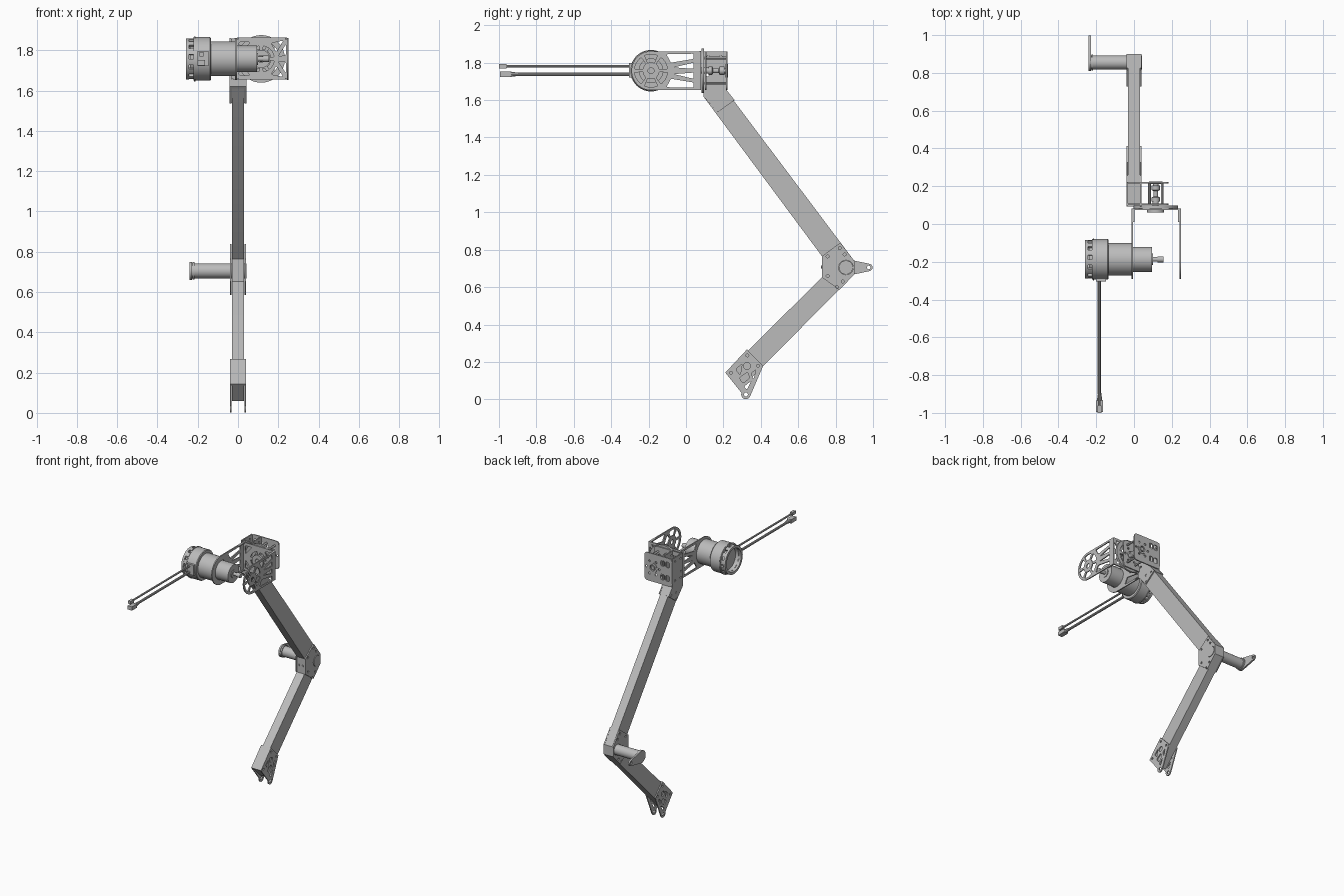
import bpy, bmesh, math
from mathutils import Matrix, Vector

cube = bpy.data.objects.get("Cube")
if cube:
    bpy.data.objects.remove(cube, do_unlink=True)

GREY = (0.5, 0.5, 0.5, 1)
metal = bpy.data.materials.new("light_grey_metal")
metal.use_nodes = True
metal.diffuse_color = GREY
metal.node_tree.nodes["Principled BSDF"].inputs["Base Color"].default_value = GREY


def add_mesh(name, mesh):
    mesh.materials.clear()
    mesh.materials.append(metal)
    mesh.shade_smooth()
    mesh.set_sharp_from_angle(angle=math.radians(30))
    obj = bpy.data.objects.new(name, mesh)
    bpy.context.collection.objects.link(obj)
    return obj


# 2D outline helpers
def arc(c, r, a0, a1, n=16):
    return [(c[0] + r * math.cos(math.radians(a0 + (a1 - a0) * i / n)),
             c[1] + r * math.sin(math.radians(a0 + (a1 - a0) * i / n))) for i in range(n + 1)]


def circle(c, r, n=20):
    return arc(c, r, 0, 360, n)[:-1]


def sector(c, r0, r1, a0, a1):
    return arc(c, r0, a0, a1, 8) + arc(c, r1, a1, a0, 8)


def rect(u0, v0, u1, v1):
    return [(u0, v0), (u1, v0), (u1, v1), (u0, v1)]


def hull(c1, r1, c2, r2):
    d = Vector(c2) - Vector(c1)
    t = math.degrees(math.atan2(d.y, d.x))
    a = math.degrees(math.acos((r1 - r2) / d.length))
    return arc(c1, r1, t + a, t + 360 - a) + arc(c2, r2, t - a, t + a)


def rounded(pts, r):
    out = []
    for i, p in enumerate(pts):
        p, q, s = Vector(p), Vector(pts[i - 1]), Vector(pts[(i + 1) % len(pts)])
        a, b = p + (q - p).normalized() * r, p + (s - p).normalized() * r
        for k in range(5):
            t = k / 4
            out.append(tuple(a * (1 - t) ** 2 + p * 2 * t * (1 - t) + b * t * t))
    return out


# Flat part with holes, facing along x (outline in y, z) or y (outline in x, z)
def plate(name, axis, pos, thick, outline, holes=()):
    cu = bpy.data.curves.new(name, 'CURVE')
    cu.dimensions, cu.fill_mode, cu.extrude = '2D', 'BOTH', thick / 2
    for pts in [outline, *holes]:
        sp = cu.splines.new('POLY')
        sp.points.add(len(pts) - 1)
        for p, co in zip(sp.points, pts):
            p.co = (co[0], co[1], 0, 1)
        sp.use_cyclic_u = True
    tmp = bpy.data.objects.new(name + "_outline", cu)
    bpy.context.collection.objects.link(tmp)
    bpy.context.view_layer.update()
    deps = bpy.context.evaluated_depsgraph_get()
    mesh = bpy.data.meshes.new_from_object(tmp.evaluated_get(deps))
    bpy.data.objects.remove(tmp, do_unlink=True)
    if axis == 'x':
        m = Matrix(((0, 0, 1, pos), (1, 0, 0, 0), (0, 1, 0, 0), (0, 0, 0, 1)))
    else:
        m = Matrix(((1, 0, 0, 0), (0, 0, -1, pos), (0, 1, 0, 0), (0, 0, 0, 1)))
    mesh.transform(m)
    bm = bmesh.new()
    bm.from_mesh(mesh)
    bmesh.ops.remove_doubles(bm, verts=bm.verts, dist=1e-5)
    bmesh.ops.recalc_face_normals(bm, faces=bm.faces)
    bm.to_mesh(mesh)
    bm.free()
    return add_mesh(name, mesh)


# Turned part: profile of (position, radius) about an x or y axis
def lathe(name, axis, c, profile, n=32):
    bm = bmesh.new()
    rings = []
    for a, r in profile:
        ring = circle(c, r, n)
        rings.append([bm.verts.new((a, u, v) if axis == 'x' else (u, a, v)) for u, v in ring])
    for r0, r1 in zip(rings, rings[1:]):
        for i in range(n):
            bm.faces.new((r0[i], r0[(i + 1) % n], r1[(i + 1) % n], r1[i]))
    bm.faces.new(rings[0])
    bm.faces.new(rings[-1])
    bmesh.ops.recalc_face_normals(bm, faces=bm.faces)
    mesh = bpy.data.meshes.new(name)
    bm.to_mesh(mesh)
    bm.free()
    return add_mesh(name, mesh)


def box(name, x0, x1, y0, y1, z0, z1):
    return plate(name, 'x', (x0 + x1) / 2, x1 - x0, rect(y0, z0, y1, z1))


SIDES = (("right", -1), ("left", 1))

# Leg tubes and knee core
plate("upper_tube", 'x', 0, 0.062, [(.10, 1.61), (.215, 1.65), (.90, .74), (.80, .70), (.727, .765)])
plate("lower_tube", 'x', 0, 0.062, [(.727, .652), (.80, .70), (.90, .668), (.295, .06), (.212, .143)])
plate("knee_core", 'x', 0, 0.062, [(.727, .652), (.727, .765), (.80, .72), (.90, .74), (.90, .668), (.80, .68)])
for x in (-.015, .015):
    lathe("knee_bolt", 'y', (x, .708), [(.721, .008), (.73, .008)], 10)

# Knee side plates
knee = [(.727, .652), (.727, .765), (.825, .838), (.90, .74), (.90, .668), (.82, .585)]
knee_bolts = [(.757, .764), (.822, .808), (.848, .775), (.757, .66), (.838, .63), (.806, .60)]
for side, s in SIDES:
    plate(side + "_knee_plate", 'x', s * .036, .008, knee,
          [circle(p, .008, 10) for p in knee_bolts] + [circle((.855, .705), .039)])

# Crank peg and crank arm
hub = (.855, .705)
lathe("crank_peg", 'x', hub, [(-.23, .037), (.043, .037)])
lathe("crank_collar", 'x', hub, [(-.226, .043), (-.216, .043)])
plate("crank_arm", 'x', -.234, .012, hull(hub, .045, (.977, .705), .02), [circle((.977, .705), .01, 12)])

# Foot bracket: two pierced cheeks and a top cover
foot = [(.21, .143), (.326, .267), (.412, .178)] + arc((.32, .026), .025, -20, -200, 10)
foot_holes = [circle((.326, .178), .018), circle((.32, .026), .011, 12)]
foot_holes += [circle(p, .008, 10) for p in ((.24, .142), (.328, .235), (.385, .18))]
foot_holes += [rounded(t, .01) for t in (
    [(.265, .16), (.30, .19), (.29, .13)], [(.285, .115), (.33, .145), (.34, .115), (.305, .085)],
    [(.31, .068), (.35, .10), (.325, .05)], [(.35, .14), (.375, .16), (.36, .105)])]
for side, s in SIDES:
    plate(side + "_foot_plate", 'x', s * .036, .008, foot, foot_holes)
plate("foot_cover", 'x', 0, .078, [(.21, .143), (.326, .267), (.332, .261), (.216, .137)])

# Shoulder bracket wrapping the upper tube
for side, s in SIDES:
    plate(side + "_shoulder_plate", 'x', s * .037, .008,
          [(.093, 1.86), (.218, 1.86), (.218, 1.652), (.26, 1.60), (.17, 1.535), (.093, 1.62)],
          [circle(p, .008, 10) for p in ((.12, 1.83), (.185, 1.83), (.115, 1.735), (.12, 1.69),
                                         (.185, 1.69), (.175, 1.60), (.23, 1.60), (.175, 1.55))])
plate("shoulder_cover", 'x', 0, .074, [(.093, 1.655), (.215, 1.655), (.255, 1.60), (.165, 1.537), (.093, 1.62)])

# Joint cage: two pierced walls joined by pillars
joint = (.115, 1.757)
cage_holes = [circle(joint, .03)] + [circle(p, .008, 10) for p in arc(joint, .052, 0, 300, 5)]
cage_holes += [rounded(rect(x, z, x + .03, z + .04), .01) for x in (-.02, .02) for z in (1.69, 1.79)]
wall = rounded(rect(-.041, 1.655, .182, 1.86), .025)
for name, y in (("front_cage_wall", .105), ("rear_cage_wall", .218)):
    plate(name, 'y', y, .008, wall, cage_holes)
for x in (.082, .15):
    for z in (1.69, 1.825):
        lathe("cage_pillar", 'y', (x, z), [(.1, .007), (.216, .007)], 12)
lathe("joint_shaft", 'y', joint, [(.06, .016), (.12, .016), (.12, .022), (.14, .022), (.145, .013),
                                  (.175, .013), (.18, .022), (.205, .022), (.205, .014), (.224, .014)], 20)
plate("bearing_ring", 'y', .218, .014, circle(joint, .036, 32), [circle(joint, .022)])

# Joint disc
plate("joint_disc", 'y', .09, .014, circle(joint, .118, 48),
      [sector(joint, .05, .09, a + 8, a + 52) for a in range(0, 360, 60)])

# Motor cradle: back wall and two truss arms with round ends
plate("cradle_back", 'y', .077, .008, rounded(rect(-.012, 1.655, .25, 1.862), .008),
      [sector(joint, .035, .065, a + 10, a + 80) for a in range(0, 360, 90)]
      + [rounded(t, .008) for t in (
          [(.2, 1.77), (.238, 1.83), (.238, 1.775)], [(.2, 1.745), (.238, 1.74), (.238, 1.685)],
          [(.165, 1.835), (.225, 1.848), (.19, 1.79)], [(.165, 1.68), (.225, 1.667), (.19, 1.722)],
          [(.005, 1.84), (.06, 1.84), (.01, 1.78)], [(.005, 1.675), (.06, 1.675), (.01, 1.735)])])
plate("cradle_boss", 'y', .068, .014, circle(joint, .045, 32), [circle(joint, .018)])
axis_yz = (-.187, 1.757)
arm = arc(axis_yz, .104, 90, 270, 24) + [(.08, 1.653), (.08, 1.861)]
trusses = [[(-.105, 1.845), (.04, 1.848), (.04, 1.82), (-.08, 1.80)],
           [(-.065, 1.775), (.04, 1.80), (.04, 1.767)]]
trusses += [[(y, 2 * 1.757 - z) for y, z in t] for t in trusses]
for name, x, bore, sweep in (("right_cradle_arm", -.01, .068, 0), ("left_cradle_arm", .246, .016, 1)):
    cuts = [rounded(t, .007) for t in trusses] + [circle(axis_yz, bore, 32)]
    if sweep:
        cuts += [sector(axis_yz, .045, .088, a + 7, a + 53) for a in range(0, 360, 60)]
    plate(name, 'x', x, .008, arm, cuts)
for x in (-.006, .242):
    for z in (1.659, 1.857):
        box("cradle_flange", x - .008, x + .008, .01, .078, z - .004, z + .004)

# Motor with stepped housing, gearhead and output shaft
lathe("motor_body", 'x', axis_yz, [
    (-.20, .07), (-.238, .085), (-.238, .088), (-.222, .088), (-.222, .108), (-.14, .108), (-.135, .104),
    (-.135, .086), (-.012, .086), (-.012, .066), (.095, .066), (.095, .03), (.1, .03),
    (.1, .012), (.125, .012), (.125, .016), (.155, .016)], 48)
plate("motor_end_ring", 'x', -.251, .016, circle(axis_yz, .102, 48), [circle(axis_yz, .084, 48)])
for a in range(0, 360, 30):
    plate("motor_vent_post", 'x', -.234, .03, sector(axis_yz, .086, .101, a, a + 17))
plate("motor_band", 'x', -.215, .006, circle(axis_yz, .111, 48))
box("cable_port", -.2, -.147, -.304, -.27, 1.722, 1.797)

# Cables with end connectors
for z, r, end in ((1.781, .007, -.96), (1.738, .009, -.9)):
    lathe("cable", 'y', (-.184, z), [(-.29, r), (end, r)], 10)
box("upper_connector", -.192, -.172, -1, -.96, 1.77, 1.792)
box("lower_connector", -.2, -.165, -.995, -.935, 1.724, 1.752)
lathe("connector_sleeve", 'y', (-.182, 1.738), [(-.94, .015), (-.895, .009)], 10)
